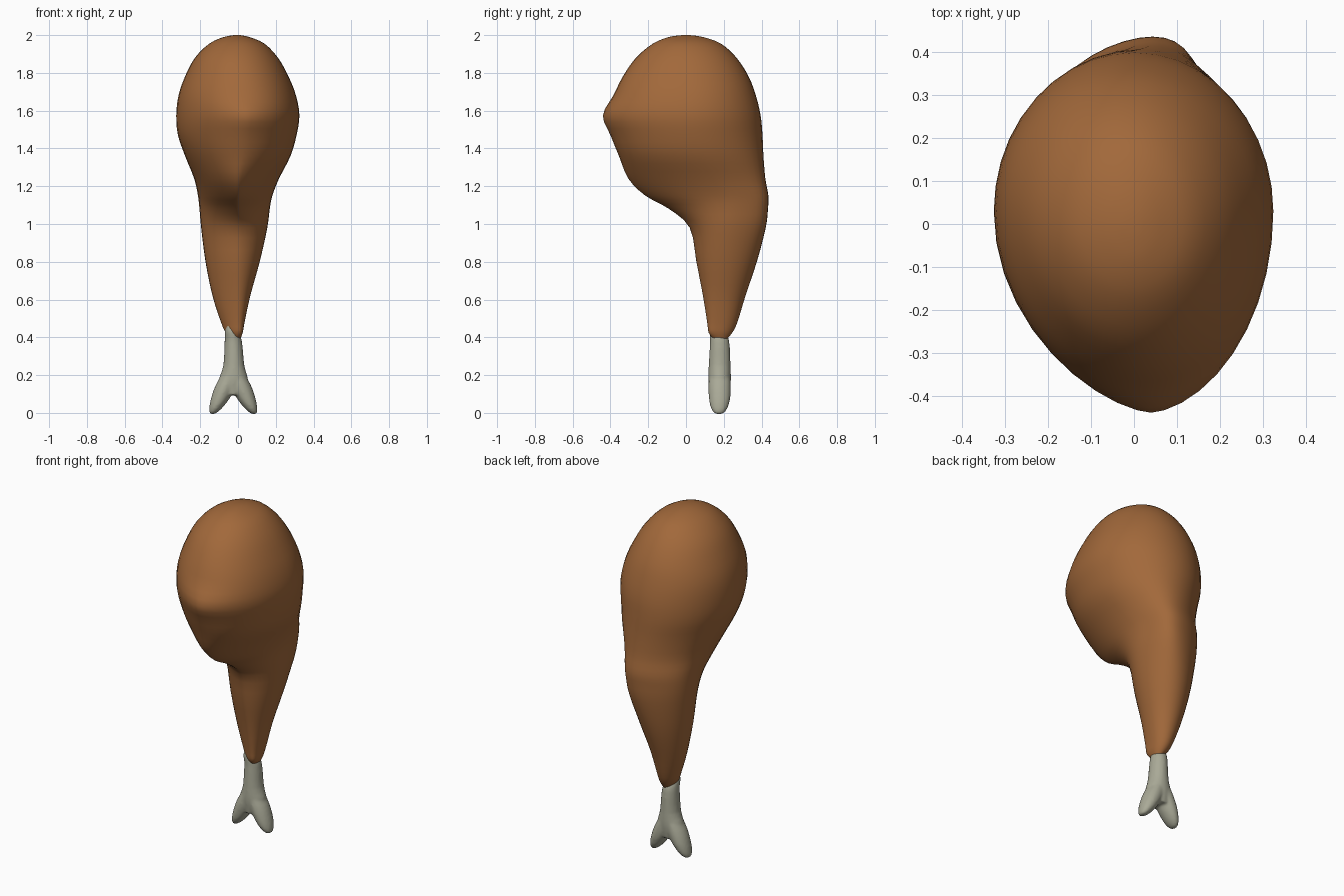
import bpy, bmesh, math

if "Cube" in bpy.data.objects:
    bpy.data.objects.remove(bpy.data.objects["Cube"])


def material(name, rgb):
    m = bpy.data.materials.new(name)
    m.diffuse_color = (*rgb, 1)
    m.use_nodes = True
    m.node_tree.nodes["Principled BSDF"].inputs["Base Color"].default_value = m.diffuse_color
    return m


def smooth_rows(rows, steps):
    # Catmull-Rom interpolation through all the section values
    out = []
    for i in range(len(rows) - 1):
        a, b = rows[max(i - 1, 0)], rows[i]
        c, d = rows[i + 1], rows[min(i + 2, len(rows) - 1)]
        for k in range(steps):
            t = k / steps
            out.append([0.5 * (2 * q + (r - p) * t + (2 * p - 5 * q + 4 * r - s) * t * t
                               + (3 * q - p - 3 * r + s) * t ** 3)
                        for p, q, r, s in zip(a, b, c, d)])
    return out + [rows[-1]]


def loft(bm, rings):
    vs = [[bm.verts.new(p) for p in ring] for ring in rings]
    n = len(vs[0])
    for a, b in zip(vs, vs[1:]):
        for i in range(n):
            j = (i + 1) % n
            bm.faces.new((a[i], a[j], b[j], b[i]))
    bm.faces.new(vs[0][::-1])
    bm.faces.new(vs[-1])


def finish(bm, name, mat):
    bmesh.ops.recalc_face_normals(bm, faces=bm.faces)
    me = bpy.data.meshes.new(name)
    bm.to_mesh(me)
    bm.free()
    for p in me.polygons:
        p.use_smooth = True
    me.materials.append(mat)
    ob = bpy.data.objects.new(name, me)
    bpy.context.collection.objects.link(ob)
    return ob


# Meat sections: z, xmin, xmax, ymin, ymax, y of widest point, front pointedness, front tip x
MEAT = [
    (2.00, -.02, .01, -.02, .02, .00, 1.0, .00),
    (1.99, -.075, .06, -.09, .09, .00, 1.0, .00),
    (1.955, -.152, .14, -.175, .185, .00, 1.0, .00),
    (1.88, -.228, .212, -.265, .268, .01, 1.0, .00),
    (1.78, -.281, .268, -.335, .332, .02, 1.0, .01),
    (1.68, -.315, .307, -.385, .37, .03, 1.0, .02),
    (1.575, -.327, .325, -.44, .395, .03, 1.25, .04),
    (1.47, -.318, .31, -.40, .405, .04, 1.2, .03),
    (1.36, -.28, .278, -.355, .41, .07, 1.15, .02),
    (1.24, -.232, .217, -.305, .42, .14, 1.4, .00),
    (1.15, -.212, .182, -.215, .436, .20, 1.6, .00),
    (1.08, -.204, .168, -.09, .434, .22, 1.6, .00),
    (0.98, -.195, .155, .02, .422, .22, 1.25, .00),
    (0.80, -.172, .115, .055, .375, .21, 1.2, .00),
    (0.62, -.135, .065, .09, .315, .20, 1.2, .00),
    (0.48, -.09, .035, .112, .272, .19, 1.1, .00),
    (0.425, -.065, .025, .12, .245, .18, 1.0, .00),
    (0.39, -.03, .012, .145, .215, .18, 1.0, -.01),
]


def section(row, n=40):
    z, x0, x1, y0, y1, yc, q, tip = row
    cx, hw = (x0 + x1) / 2, (x1 - x0) / 2
    back = .06 * math.exp(-((z - 1.12) / .25) ** 2)  # thigh bulge leans to +x
    ring = []
    for i in range(n):
        c, s = math.cos(2 * math.pi * i / n), math.sin(2 * math.pi * i / n)
        if s >= 0:
            ring.append((cx + hw * c + back * s ** 3, yc + (y1 - yc) * s, z))
        else:
            x = cx + hw * math.copysign(abs(c) ** q, c) + (tip - cx) * s * s
            ring.append((x, yc + (yc - y0) * s, z))
    return ring


bm = bmesh.new()
loft(bm, [section(r) for r in smooth_rows(MEAT, 3)])
finish(bm, "meat", material("roast brown", (.36, .14, .043)))

# Bone: a shaft and two knuckles, each x, y, z, half width, half depth
SHAFT = [(-.05, .15, .47, .008, .015), (-.035, .165, .43, .035, .04), (-.025, .178, .38, .046, .051),
         (-.022, .178, .25, .056, .058), (-.024, .178, .17, .078, .06), (-.025, .178, .095, .055, .05)]
KNUCKLE = [(-.02, .178, .24, .035, .05), (.012, .178, .15, .055, .059),
           (.042, .178, .08, .05, .057), (.066, .176, .03, .036, .046), (.08, .175, .004, .022, .03),
           (.086, .175, -.006, .01, .015)]


def tube(bm, rows, flip=False):
    rings = []
    for x, y, z, w, d in smooth_rows(rows, 3):
        x = -.05 - x if flip else x
        rings.append([(x + w * math.cos(math.tau * i / 20), y + d * math.sin(math.tau * i / 20), z)
                      for i in range(20)])
    loft(bm, rings)


bm = bmesh.new()
tube(bm, SHAFT)
tube(bm, KNUCKLE)
tube(bm, KNUCKLE, True)
bone = finish(bm, "bone", material("bone grey", (.40, .40, .31)))

# Blend the three bone tubes into one surface
remesh = bone.modifiers.new("blend", "REMESH")
remesh.mode = "VOXEL"
remesh.voxel_size = .008
remesh.use_smooth_shade = True
soft = bone.modifiers.new("soften", "SMOOTH")
soft.factor = .5
soft.iterations = 4
